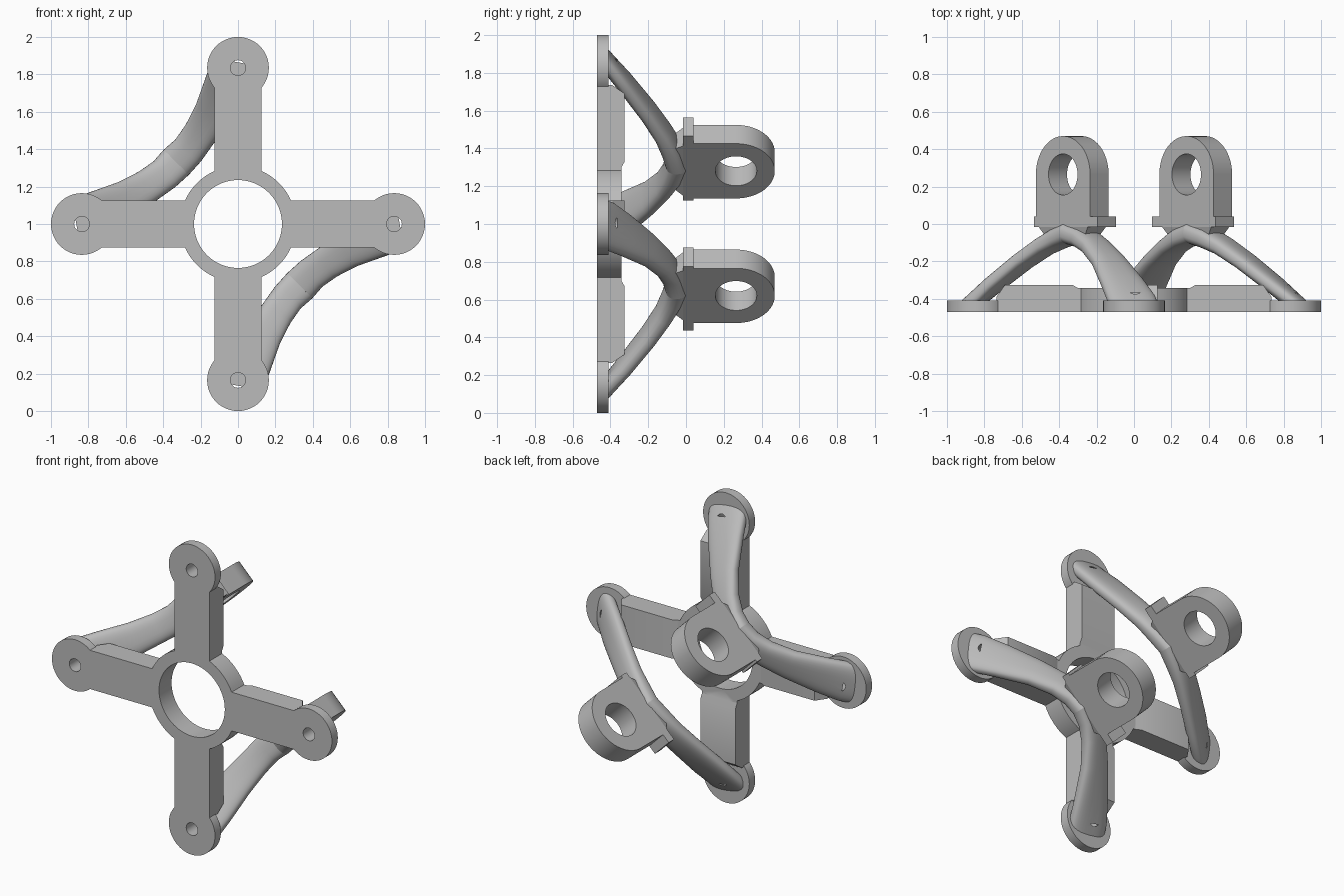
import bpy, bmesh, math
from mathutils import Vector, Matrix

if "Cube" in bpy.data.objects:
    bpy.data.objects.remove(bpy.data.objects["Cube"])

grey = bpy.data.materials.new("plain grey")
grey.use_nodes = True
grey.diffuse_color = (0.5, 0.5, 0.5, 1)
grey.node_tree.nodes["Principled BSDF"].inputs["Base Color"].default_value = (0.5, 0.5, 0.5, 1)

X, Y, Z = Vector((1, 0, 0)), Vector((0, 1, 0)), Vector((0, 0, 1))
DIAG = (X + Z).normalized()       # width direction of the lugs
ACROSS = (Z - X).normalized()     # thickness direction of the lugs
LIFT = Matrix.Translation(Z)      # hub axis sits at z = 1
HALF_TURN = Matrix.Rotation(math.pi, 4, 'Y')
# Reflection that swaps the upper pad with the side pad
SWAP = Matrix(((0, 0, -1, 0), (0, 1, 0, 0), (-1, 0, 0, 0), (0, 0, 0, 1)))


def finish(name, bm, matrix=Matrix()):
    bm.transform(LIFT @ matrix)
    bmesh.ops.recalc_face_normals(bm, faces=bm.faces)
    mesh = bpy.data.meshes.new(name)
    bm.to_mesh(mesh)
    bm.free()
    mesh.materials.append(grey)
    obj = bpy.data.objects.new(name, mesh)
    bpy.context.collection.objects.link(obj)
    return obj


def prism(name, outline, u, v, w, low, high, matrix=Matrix(), taper=1.0):
    """Extrude a 2D outline (axes u, v) along w; taper scales the low end."""
    bm = bmesh.new()
    ends = [[bm.verts.new((u * a + v * b) * s + w * h) for a, b in outline]
            for h, s in ((low, taper), (high, 1.0))]
    n = len(outline)
    for ring in ends:
        bm.faces.new(ring)
    for i in range(n):
        j = (i + 1) % n
        bm.faces.new((ends[0][i], ends[0][j], ends[1][j], ends[1][i]))
    return finish(name, bm, matrix)


def arc(cx, cy, r, start=0.0, sweep=2 * math.pi, n=48):
    closed = abs(sweep - 2 * math.pi) < 1e-6
    steps = n if closed else n - 1
    return [(cx + r * math.cos(start + sweep * i / steps),
             cy + r * math.sin(start + sweep * i / steps)) for i in range(n)]


def combine(target, tool, operation):
    mod = target.modifiers.new(operation.lower(), 'BOOLEAN')
    mod.operation = operation
    mod.solver = 'EXACT'
    mod.object = tool
    bpy.context.view_layer.objects.active = target
    bpy.ops.object.modifier_apply(modifier=mod.name)
    bpy.data.objects.remove(tool)


def smooth(obj, degrees=32):
    bpy.ops.object.select_all(action='DESELECT')
    obj.select_set(True)
    bpy.context.view_layer.objects.active = obj
    bpy.ops.object.shade_smooth_by_angle(angle=math.radians(degrees))


FRONT, PAD_BACK, ARM_BACK = -0.47, -0.41, -0.325
PAD = 0.835

# Base frame: hub, four arms and four round pads
base = prism("base_frame", arc(0, 0, 0.31, n=64), X, Z, Y, FRONT, -0.342)
arm_side = [(0.15, FRONT), (0.77, FRONT), (0.77, PAD_BACK), (0.735, PAD_BACK),
            (0.735, -0.39), (0.69, ARM_BACK), (0.33, ARM_BACK), (0.30, -0.342), (0.15, -0.342)]
for k in range(4):
    turn = Matrix.Rotation(k * math.pi / 2, 4, 'Y')
    combine(base, prism("arm", arm_side, X, Y, Z, -0.125, 0.125, turn), 'UNION')
    combine(base, prism("pad", arc(PAD, 0, 0.165), X, Z, Y, FRONT, PAD_BACK, turn), 'UNION')
combine(base, prism("bore", arc(0, 0, 0.235, n=64), X, Z, Y, -0.6, 0), 'DIFFERENCE')
for k in range(4):
    turn = Matrix.Rotation(k * math.pi / 2, 4, 'Y')
    combine(base, prism("pad_hole", arc(PAD, 0, 0.041, n=24), X, Z, Y, -0.6, -0.3, turn),
            'DIFFERENCE')
smooth(base)

# Leg stations: centre, half width, half thickness, tilt of the width direction
STATIONS = [((0.03, -0.50, 0.955), 0.12, 0.045, 0.1),
            ((-0.01, -0.41, 0.85), 0.13, 0.045, 0.15),
            ((-0.06, -0.32, 0.745), 0.12, 0.045, 0.3),
            ((-0.135, -0.20, 0.595), 0.10, 0.045, 0.5),
            ((-0.205, -0.12, 0.48), 0.09, 0.048, 0.65),
            ((-0.265, -0.075, 0.395), 0.09, 0.055, 0.75),
            ((-0.33, -0.05, 0.33), 0.095, 0.06, math.pi / 4)]


def leg(name, matrix):
    bm = bmesh.new()
    centres = [Vector(s[0]) for s in STATIONS]
    rings = []
    last = len(STATIONS) - 1
    for i, (_, a, b, tilt) in enumerate(STATIONS):
        tangent = centres[max(i - 1, 0)] - centres[min(i + 1, last)]
        if i == last:
            tangent = DIAG
        wide = X * math.cos(tilt) - Z * math.sin(tilt)
        wide = (wide - tangent * wide.dot(tangent) / tangent.length_squared).normalized()
        thick = tangent.cross(wide).normalized()
        ring = []
        for c, s in arc(0, 0, 1, n=32):
            # slightly squared ellipse
            c = math.copysign(abs(c) ** 0.75, c)
            s = math.copysign(abs(s) ** 0.75, s)
            ring.append(bm.verts.new(centres[i] + wide * a * c + thick * b * s))
        rings.append(ring)
    for r0, r1 in zip(rings, rings[1:]):
        for i in range(32):
            j = (i + 1) % 32
            bm.faces.new((r0[i], r0[j], r1[j], r1[i]))
    bm.faces.new(rings[0])
    bm.faces.new(rings[-1])
    # Trim flush inside the pad
    cut = bmesh.ops.bisect_plane(bm, geom=bm.verts[:] + bm.edges[:] + bm.faces[:],
                                 plane_co=(0, -0.425, 0), plane_no=-Y, clear_outer=True)
    rim = [e for e in cut["geom_cut"] if isinstance(e, bmesh.types.BMEdge)]
    bmesh.ops.holes_fill(bm, edges=rim)
    obj = finish(name, bm, matrix)
    drill = prism("drill", arc(0, PAD, 0.041, n=24), X, Z, Y, -0.6, -0.365, matrix)
    combine(obj, drill, 'DIFFERENCE')
    smooth(obj, 40)


# Two mounts, each with a lug, flange, neck and two legs
LUG_POS = Matrix.Translation((-0.33, 0, 0.33))
HOLE_Y, LUG_R, HALF_T = 0.265, 0.205, 0.07
lug_outline = [(-LUG_R, 0.03), (LUG_R, 0.03)] + arc(0, HOLE_Y, LUG_R, 0, math.pi, 32)
flange_outline = [(-0.22, -HALF_T), (0.262, -HALF_T), (0.262, HALF_T), (-0.22, HALF_T)]
neck_outline = [(-0.19, -HALF_T), (0.19, -HALF_T), (0.19, HALF_T), (-0.19, HALF_T)]

for side, spin in (("upper", Matrix()), ("lower", HALF_TURN)):
    place = spin @ LUG_POS
    lug = prism(side + "_lug", lug_outline, DIAG, Y, ACROSS, -HALF_T, HALF_T, place)
    combine(lug, prism("eye", arc(0, HOLE_Y, 0.11), DIAG, Y, ACROSS, -0.2, 0.2, place),
            'DIFFERENCE')
    smooth(lug)
    prism(side + "_flange", flange_outline, DIAG, ACROSS, Y, -0.015, 0.04, place)
    prism(side + "_neck", neck_outline, DIAG, ACROSS, Y, -0.08, -0.01, place, taper=0.72)
    leg(side + "_leg_a", spin)
    leg(side + "_leg_b", spin @ SWAP)
